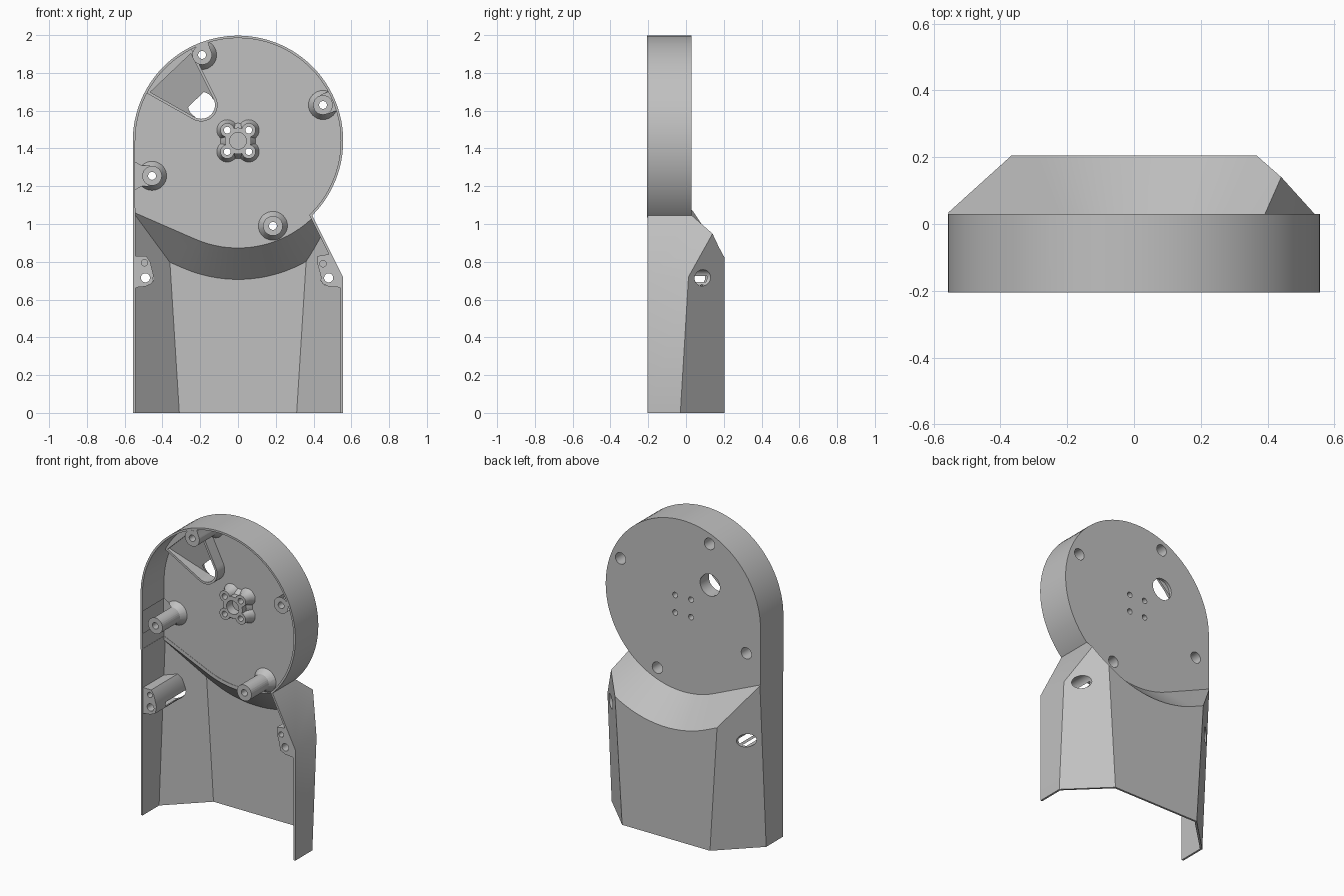
import bpy, bmesh, math
from math import sin, cos, radians
from mathutils import Vector

cube = bpy.data.objects.get("Cube")
if cube:
    bpy.data.objects.remove(cube, do_unlink=True)

HUB_Z = 1.44      # centre height of the round head
T = 0.013         # wall thickness
FRONT = -0.205


# ---------- helpers ----------
def finish(name, bm):
    bmesh.ops.recalc_face_normals(bm, faces=bm.faces)
    mesh = bpy.data.meshes.new(name)
    bm.to_mesh(mesh)
    bm.free()
    ob = bpy.data.objects.new(name, mesh)
    bpy.context.collection.objects.link(ob)
    return ob


def skin(ring_a, ring_b):
    """Closed solid between two rings with equal point counts."""
    bm = bmesh.new()
    a = [bm.verts.new(p) for p in ring_a]
    b = [bm.verts.new(p) for p in ring_b]
    n = len(a)
    for i in range(n):
        j = (i + 1) % n
        bm.faces.new((a[i], a[j], b[j], b[i]))
    bm.faces.new(a)
    bm.faces.new(b)
    return bm


def at_y(pts, y):
    return [(x, y, z) for x, z in pts]


def prism(pts, y0, y1):
    return finish("helper", skin(at_y(pts, y0), at_y(pts, y1)))


def circle(x, z, r, n=32):
    return [(x + r * cos(math.tau * i / n), z + r * sin(math.tau * i / n)) for i in range(n)]


def cylinder(x, z, r, y0, y1, r1=None):
    far = circle(x, z, r if r1 is None else r1)
    return finish("helper", skin(at_y(circle(x, z, r), y0), at_y(far, y1)))


def combine(target, tool, operation):
    mod = target.modifiers.new("bool", 'BOOLEAN')
    mod.operation, mod.object, mod.solver = operation, tool, 'EXACT'
    graph = bpy.context.evaluated_depsgraph_get()
    mesh = bpy.data.meshes.new_from_object(target.evaluated_get(graph))
    target.modifiers.clear()
    target.data = mesh
    bpy.data.objects.remove(tool, do_unlink=True)


# ---------- main forms, used for both outside and cavity ----------
def teardrop(r):
    """Round head outline with a straight side and a lower tangent edge."""
    n = 80
    angles = [radians(180 - 293.6 * i / n) for i in range(n + 1)]
    pts = [(r * cos(a), HUB_Z + r * sin(a)) for a in angles]
    return pts + [(-r, HUB_Z - 0.655 * r)]


def lower_body(inset, front, bottom):
    half, back, shift = 0.556 - inset, 0.205 - inset, 0.414 * inset

    def section(z):
        crease_y = -0.03 + 0.06 * z - shift
        crease_x = 0.316 + 0.0625 * z - shift
        right = [(half, front, z), (half, crease_y, z), (crease_x, back, z)]
        return right + [(-x, y, z) for x, y, z in reversed(right)]

    bm = skin(section(bottom), section(1.1))
    # slanted shoulder on the left
    normal = Vector((0.893, 0, 0.449))
    bmesh.ops.bisect_plane(bm, geom=bm.verts[:] + bm.edges[:] + bm.faces[:],
                           plane_co=Vector((0.556, 0, 0.72)) - normal * inset,
                           plane_no=normal, clear_outer=True)
    bmesh.ops.holes_fill(bm, edges=[e for e in bm.edges if e.is_boundary])
    return finish("helper", bm)


def housing_form(name, inset, front, bottom):
    plate_y = 0.03 - inset
    body = lower_body(inset, front, bottom)
    body.name = name
    # flared cut that forms the sloped scoop under the head
    rings = []
    for y in (plate_y - 0.002, 0.3):
        rings.append(at_y(teardrop(0.556 + inset + 0.94 * (y - plate_y)), y))
    combine(body, finish("helper", skin(*rings)), 'DIFFERENCE')
    combine(body, prism(teardrop(0.557 - inset), front - 0.0005, plate_y), 'UNION')
    return body


housing = housing_form("housing", 0, FRONT, 0)
cavity = housing_form("cavity", T, -0.3, -0.1)


def keep(tool):
    """Leave material standing inside the cavity."""
    combine(cavity, tool, 'DIFFERENCE')


# ---------- screw bosses in the head ----------
BOSS_TOP = -0.2
bosses = [(-0.19, 1.895, (-0.385, 0.923)), (0.45, 1.63, (0.921, 0.389)),
          (-0.455, 1.255, (-1, 0)), (0.185, 0.99, None)]
for x, z, out in bosses:
    keep(cylinder(x, z, 0.052, BOSS_TOP, 0.25))
    keep(cylinder(x, z, 0.05, -0.025, 0.025, 0.082))
    if out:
        dx, dz = out
        web = [(x + dx * s - dz * w, z + dz * s + dx * w)
               for s, w in ((0, 0.051), (0.06, 0.055), (0.1, 0.078), (0.2, 0.078),
                            (0.2, -0.078), (0.1, -0.078), (0.06, -0.055), (0, -0.051))]
        keep(prism(web, BOSS_TOP + 0.0005, 0.24))

# ---------- side bosses in the lower body ----------
right_block = [(-0.6, 0.83), (-0.485, 0.83), (-0.465, 0.8), (-0.447, 0.73),
               (-0.455, 0.685), (-0.49, 0.669), (-0.53, 0.665), (-0.6, 0.64)]
left_block = [(0.6, 0.86), (0.42, 0.83), (0.42, 0.79), (0.437, 0.73),
              (0.445, 0.685), (0.48, 0.669), (0.53, 0.665), (0.6, 0.64)]
for block in (right_block, left_block):
    keep(prism(block, BOSS_TOP, 0.25))

# ---------- motor mount ----------
mounts = [(sx * 0.057, HUB_Z + sz * 0.057) for sx in (-1, 1) for sz in (-1, 1)]
keep(cylinder(0, HUB_Z, 0.07, -0.055, 0.25))
keep(cylinder(0, HUB_Z, 0.07, -0.015, 0.025, 0.1))
for x, z in mounts:
    keep(cylinder(x, z, 0.037, -0.0555, 0.24))
    keep(cylinder(x, z, 0.037, -0.016, 0.026, 0.06))

# ---------- wedge-shaped cable duct ----------
DUCT = Vector((-0.195, 1.63))
AXIS = Vector((-0.69, 0.724))


def wedge(r, length):
    """Outline in (along, across) coordinates, round at the inner end."""
    arc = [radians(107 + 146 * i / 16) for i in range(17)]
    pts = [(r * cos(a), r * sin(a)) for a in arc]
    w = r / cos(radians(17)) + length * 0.306
    return pts + [(length, -w), (length, w)]


def place(pts):
    return [(DUCT.x + AXIS.x * s - AXIS.y * w, DUCT.y + AXIS.y * s + AXIS.x * w) for s, w in pts]


keep(prism(place(wedge(0.087, 0.42)), -0.06, 0.23))

# hollow out the shell
combine(housing, cavity, 'DIFFERENCE')


# ---------- openings ----------
def drill(x, z, r, y0, y1):
    combine(housing, cylinder(x, z, r, y0, y1), 'DIFFERENCE')


# duct pocket with a ramped floor, then its round exit
pocket = wedge(0.073, 0.235)
floor = [(x, 0.012 - 0.28 * (s - 0.04), z) for (s, w), (x, z) in zip(pocket, place(pocket))]
combine(housing, finish("helper", skin(at_y(place(pocket), -0.15), floor)), 'DIFFERENCE')
drill(DUCT.x, DUCT.y, 0.07, 0.012, 0.1)

for x, z, out in bosses:
    drill(x, z, 0.021, -0.3, 0.1)
    drill(x, z, 0.037, -0.13, 0.1)
for x, z in ((-0.49, 0.715), (0.48, 0.715)):
    drill(x, z, 0.024, -0.3, 0.3)
    drill(x, z, 0.043, -0.1, 0.3)
for x, z in ((-0.495, 0.795), (0.45, 0.79)):
    drill(x, z, 0.017, -0.3, -0.12)
for x, z in mounts:
    drill(x, z, 0.018, -0.3, 0.1)
drill(0, HUB_Z, 0.044, -0.3, 0.005)

# ---------- finish ----------
grey = bpy.data.materials.new("plain grey")
grey.use_nodes = True
colour = (0.53, 0.53, 0.53, 1)
grey.diffuse_color = colour
grey.node_tree.nodes["Principled BSDF"].inputs["Base Color"].default_value = colour
housing.data.materials.clear()
housing.data.materials.append(grey)
for face in housing.data.polygons:
    face.material_index = 0

bpy.ops.object.select_all(action='DESELECT')
housing.select_set(True)
bpy.context.view_layer.objects.active = housing
bpy.ops.object.shade_smooth_by_angle(angle=radians(30))
